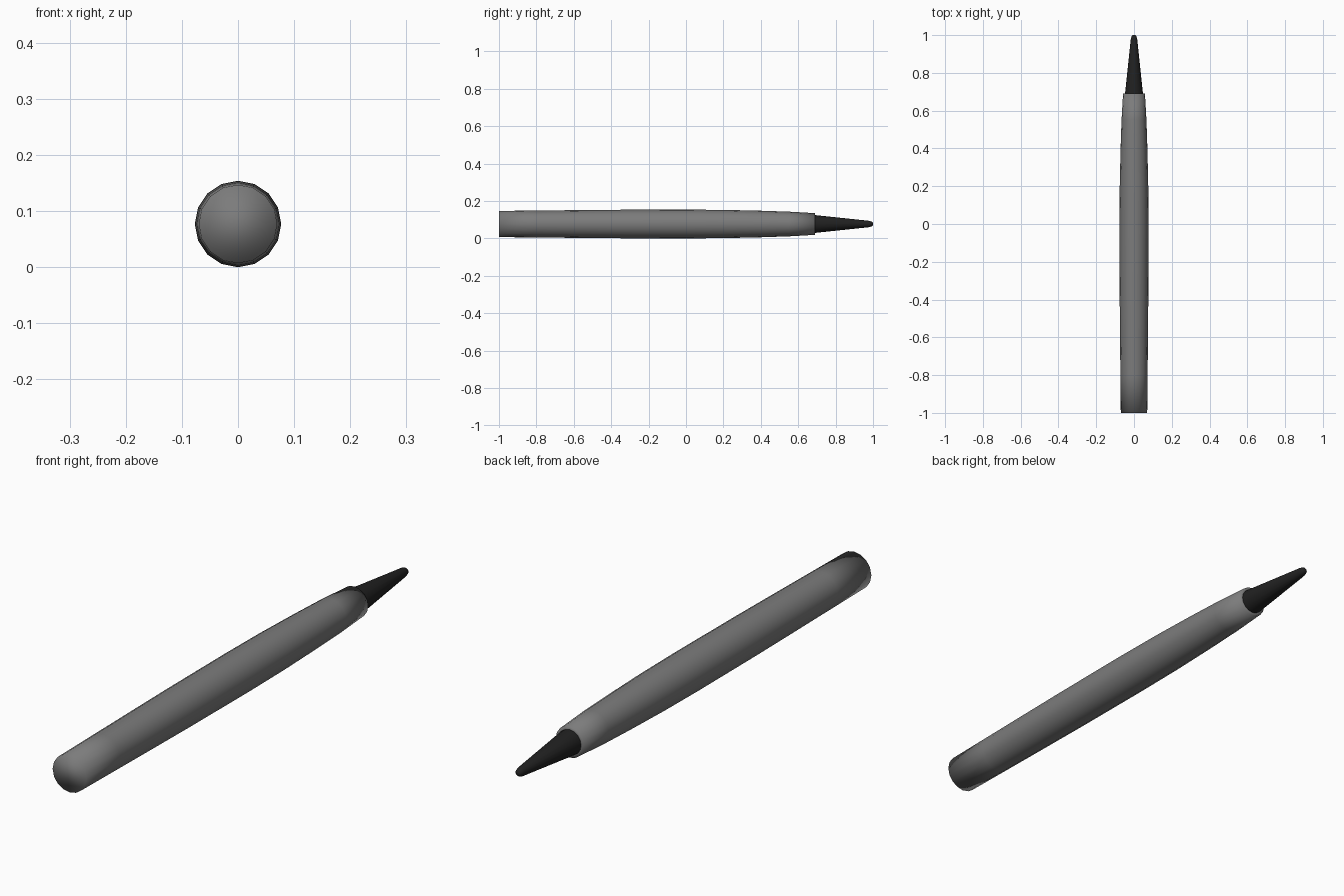
import bpy
import bmesh
from math import cos, sin, tau

cube = bpy.data.objects.get("Cube")
if cube:
    bpy.data.objects.remove(cube, do_unlink=True)

SIDES = 16
AXIS_Z = 0.077


def make_material(name, value):
    mat = bpy.data.materials.new(name)
    mat.use_nodes = True
    colour = (value, value, value, 1)
    mat.diffuse_color = colour
    mat.node_tree.nodes["Principled BSDF"].inputs["Base Color"].default_value = colour
    return mat


def turned_part(name, profile, mat):
    """Turn (y, radius) pairs around the long axis, with both ends closed."""
    bm = bmesh.new()
    rings = []
    for y, r in profile:
        rings.append([bm.verts.new((r * sin(tau * i / SIDES), y,
                                    AXIS_Z + r * cos(tau * i / SIDES)))
                      for i in range(SIDES)])
    for a, b in zip(rings, rings[1:]):
        for i in range(SIDES):
            j = (i + 1) % SIDES
            bm.faces.new((a[i], a[j], b[j], b[i]))
    bm.faces.new(rings[0])
    bm.faces.new(rings[-1])
    bmesh.ops.recalc_face_normals(bm, faces=bm.faces)
    for face in bm.faces:
        face.smooth = True
    mesh = bpy.data.meshes.new(name)
    bm.to_mesh(mesh)
    bm.free()
    mesh.materials.append(mat)
    obj = bpy.data.objects.new(name, mesh)
    bpy.context.collection.objects.link(obj)
    return obj


grey = make_material("grey plastic", 0.2)
black = make_material("black rubber", 0.015)

# Barrel: slightly swollen in the middle, with a recessed collar round the tip
turned_part("barrel", [(-1, 0.070), (-0.8, 0.072), (-0.6, 0.074), (-0.35, 0.0762),
                       (0, 0.077), (0.2, 0.0755), (0.4, 0.071), (0.55, 0.066),
                       (0.69, 0.058), (0.69, 0.046)], grey)

# Tip: a long cone with a small blunt point
turned_part("tip", [(0.67, 0.048), (0.695, 0.047), (0.98, 0.017), (0.993, 0.013),
                    (1, 0.006)], black)
